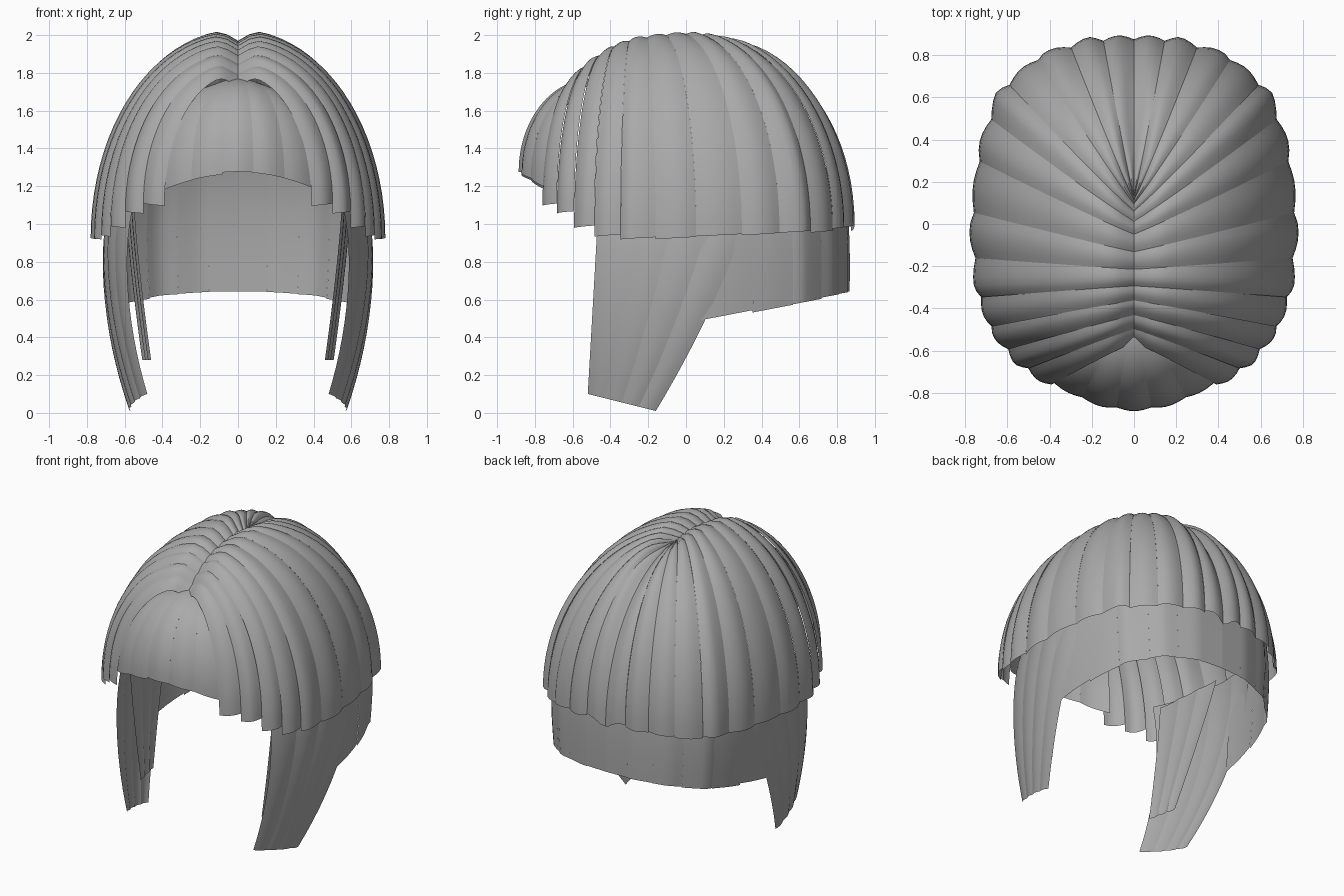
import bpy, bmesh, math, random
from mathutils import Vector

random.seed(4)
if "Cube" in bpy.data.objects:
    bpy.data.objects.remove(bpy.data.objects["Cube"], do_unlink=True)

grey = bpy.data.materials.new("hair_grey")
grey.use_nodes = True
grey.diffuse_color = (0.4, 0.4, 0.4, 1)
grey.node_tree.nodes["Principled BSDF"].inputs["Base Color"].default_value = (0.4, 0.4, 0.4, 1)

# Front-to-back guide: hem x, y, z, then parting y, z
GUIDE = [
    (.39, -.76, 1.12, -.56, 1.79), (.55, -.65, 1.07, -.47, 1.88),
    (.67, -.5, .95, -.37, 1.95), (.74, -.3, .93, -.27, 1.99),
    (.765, 0, .92, -.15, 2.01), (.725, .35, .93, -.03, 2.02),
    (.635, .62, .95, .05, 2.01), (.44, .79, .97, .1, 2),
    (.21, .865, .99, .12, 2), (0, .875, 1.03, .12, 2),
]


def guide(u):
    """Interpolated guide row, u from 0 (front) to 1 (back)."""
    f = max(0, min(1, u)) * (len(GUIDE) - 1)
    i = min(int(f), len(GUIDE) - 2)
    return [a + (b - a) * (f - i) for a, b in zip(GUIDE[i], GUIDE[i + 1])]


def mix(a, b, t):
    return a + (b - a) * t


def dome(s):
    """Rounded cross-section of one strand."""
    return math.sin(math.pi * s)


def build(name, strands, sides=(1, -1), across=5, along=14):
    """One object from strand functions (s across, t along), mirrored per side."""
    bm = bmesh.new()
    for side in sides:
        for strand in strands:
            grid = []
            for i in range(across + 1):
                row = []
                for j in range(along + 1):
                    p = strand(i / across, j / along)
                    row.append(bm.verts.new((p.x * side, p.y, p.z)))
                grid.append(row)
            for i in range(across):
                for j in range(along):
                    quad = [grid[i][j], grid[i][j + 1], grid[i + 1][j + 1], grid[i + 1][j]]
                    bm.faces.new(quad if side > 0 else quad[::-1])
    mesh = bpy.data.meshes.new(name)
    bm.to_mesh(mesh)
    bm.free()
    mesh.materials.append(grey)
    obj = bpy.data.objects.new(name, mesh)
    bpy.context.collection.objects.link(obj)
    bpy.ops.object.select_all(action="DESELECT")
    obj.select_set(True)
    bpy.context.view_layer.objects.active = obj
    bpy.ops.object.shade_smooth_by_angle(angle=math.radians(40))


# Crown: rounded locks falling from the centre parting
def crown_strand(k, count):
    drop = random.uniform(-.012, .012)

    def strand(s, t):
        u = (k + s) / count
        x, y, z, py, pz = guide(u)
        z = guide((k + .5) / count)[2] + drop + .012 * s
        a = t * math.pi / 2
        sn, cs = math.sin(a), math.cos(a)
        lift = 1 + .025 * dome(s) * sn
        px = x * sn ** .95 * lift
        pz = mix(z, pz + .012 * dome(s), cs) - .06 * math.exp(-(px / .06) ** 2)
        return Vector((px, mix(py, y * lift, sn), pz))
    return strand


build("crown_hair", [crown_strand(k, 13) for k in range(13)], along=22)


# Fringe: short locks curving over the forehead
def fringe_strand(k, count):
    drop = random.uniform(-.008, .008)

    def strand(s, t):
        w = mix(-1, 1, (k + s) / count)
        a = t * math.pi / 2
        sn, cs = math.sin(a), math.cos(a)
        x = .41 * w * mix(.3, 1, sn)
        y = mix(-.5, -.875 + .15 * w * w, sn) - .012 * dome(s) * sn
        z = mix(1.27 - .09 * w * w + drop, 1.77 - .04 * w * w, cs)
        return Vector((x, y, z))
    return strand


build("fringe", [fringe_strand(k, 5) for k in range(5)], sides=(1,))


# Side locks: long tapering strands in front of the ears
def side_strand(k, count):
    def strand(s, v):
        w = (k + s) / count
        y = mix(-.46 - .06 * v, .36 - .35 * v - .17 * v * v, w)
        x = .75 - .18 * v ** 2.2 - mix(.17, .09, v) * (1 - w) ** 2 + .008 * dome(s)
        x -= .07 * w ** 3 * (1 - v) ** 2 + .04 * (1 - v) ** 6
        return Vector((x, y, 1.15 - v * mix(1.05, 1.14, w)))
    return strand


build("side_locks", [side_strand(k, 4) for k in range(4)])


# Inner locks: shorter strands lying inside the side locks
def inner_strand(k, count):
    def strand(s, t):
        w = (k + s) / count
        x = mix(.55, .46, t ** 1.3) + .045 * w + .008 * dome(s)
        y = mix(-.4, mix(.1, -.2, t), w)
        return Vector((x, y, mix(1.12, .28, t)))
    return strand


build("inner_locks", [inner_strand(k, 3) for k in range(3)])


# Nape: lower layer wrapping round the back of the head
def nape_strand(k, count):
    drop = random.uniform(-.01, .01)

    def strand(s, t):
        x, y = guide(mix(.47, 1, (k + s) / count))[:2]
        tuck = .07 * (1 - t) ** 3
        squeeze = .96 - .05 * t * t - tuck + .01 * dome(s)
        hem = .47 + .19 * y + drop
        return Vector((x * squeeze, y * (1 - .01 * t - tuck), mix(1.3, hem, t)))
    return strand


build("nape_hair", [nape_strand(k, 6) for k in range(6)], along=8)
